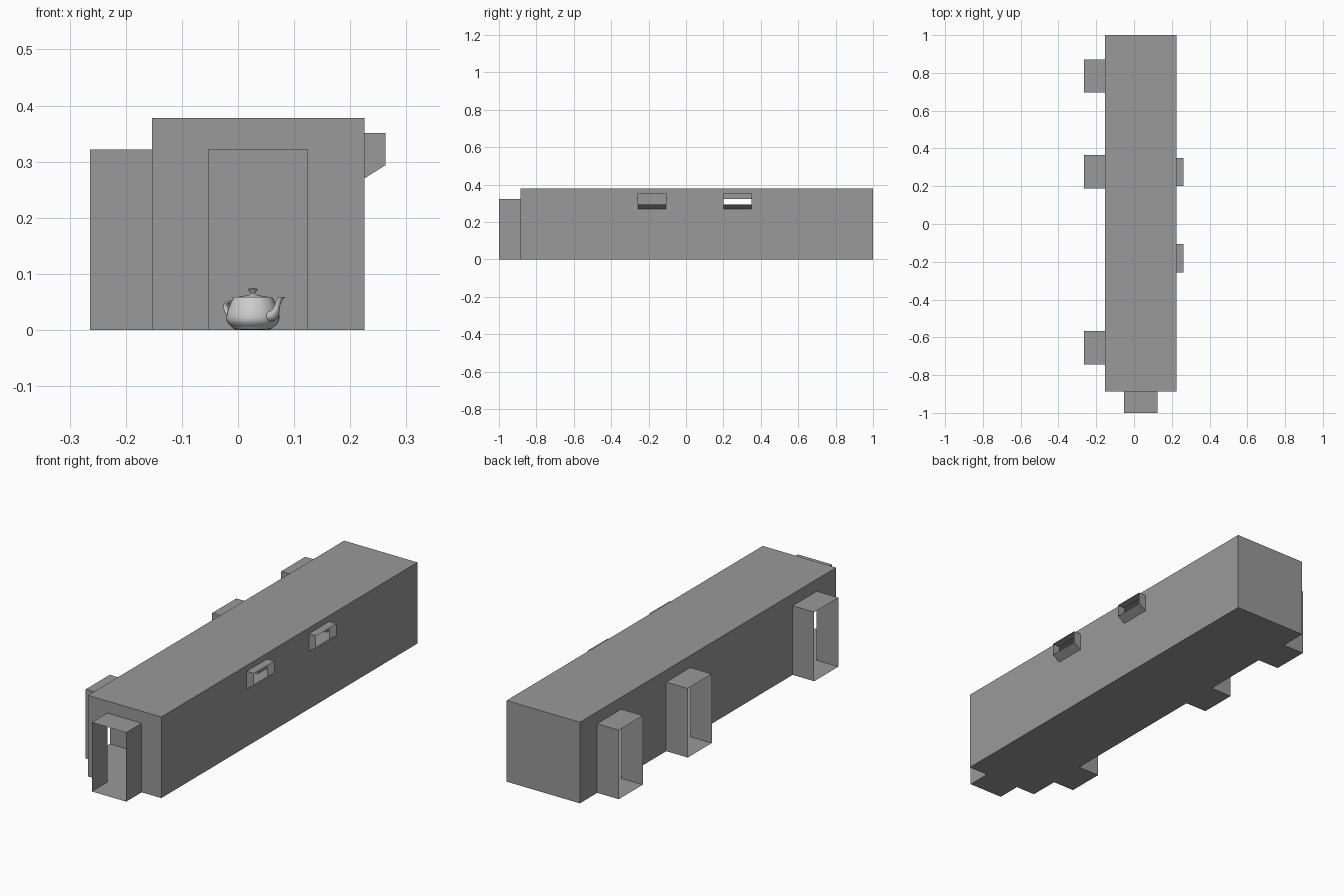
import bpy, bmesh, math
from mathutils import Vector, Matrix
from mathutils.geometry import interpolate_bezier

if "Cube" in bpy.data.objects:
    bpy.data.objects.remove(bpy.data.objects["Cube"])

X0, X1, Y0, Y1, H = -0.153, 0.225, -0.886, 1.0, 0.378
DOOR_H, DOOR_D, WIN_D = 0.322, 0.111, 0.038

# Dark grey for the room shell
grey = bpy.data.materials.new("dark_grey")
grey.diffuse_color = (0.32, 0.32, 0.32, 1)
grey.use_nodes = True
grey.node_tree.nodes["Principled BSDF"].inputs["Base Color"].default_value = grey.diffuse_color


def finish(bm, name, smooth=False):
    bmesh.ops.remove_doubles(bm, verts=bm.verts, dist=1e-5)
    bmesh.ops.recalc_face_normals(bm, faces=bm.faces)
    me = bpy.data.meshes.new(name)
    bm.to_mesh(me)
    bm.free()
    ob = bpy.data.objects.new(name, me)
    bpy.context.collection.objects.link(ob)
    if smooth:
        for o in bpy.context.selected_objects:
            o.select_set(False)
        ob.select_set(True)
        bpy.context.view_layer.objects.active = ob
        bpy.ops.object.shade_smooth_by_angle(angle=math.radians(50))
    else:
        me.materials.append(grey)
    return ob


def quad(bm, *pts):
    bm.faces.new([bm.verts.new(p) for p in pts])


def wall(name, point, start, end, openings=(), depth=0.0):
    """Thin wall with openings (a, b, low, high, outer low), each with an open-ended tunnel."""
    bm = bmesh.new()

    def panel(a, b, lo, hi):
        if b > a and hi > lo:
            quad(bm, point(a, lo, 0), point(b, lo, 0), point(b, hi, 0), point(a, hi, 0))
    u = start
    for a, b, lo, hi, out_lo in openings:
        panel(u, a, 0, H)
        panel(a, b, 0, lo)
        panel(a, b, hi, H)
        inner = [point(*p, 0) for p in ((a, lo), (b, lo), (b, hi), (a, hi))]
        outer = [point(*p, depth) for p in ((a, out_lo), (b, out_lo), (b, hi), (a, hi))]
        for i in range(4):
            j = (i + 1) % 4
            quad(bm, inner[i], inner[j], outer[j], outer[i])
        u = b
    panel(u, end, 0, H)
    return finish(bm, name)


# Room walls with door passages and hooded windows
wall("left_wall_doors", lambda u, z, d: (X0 - d, u, z), Y0, Y1,
     [(y, y + 0.177, 0, DOOR_H, 0) for y in (-0.744, 0.187, 0.695)], DOOR_D)
wall("right_wall_windows", lambda u, z, d: (X1 + d, u, z), Y0, Y1,
     [(y, y + 0.15, 0.27, 0.351, 0.294) for y in (-0.257, 0.2)], WIN_D)
wall("front_wall_door", lambda u, z, d: (u, Y0 - d, z), X0, X1,
     [(-0.053, 0.124, 0, DOOR_H, 0)], Y0 + 1.0)
wall("back_wall", lambda u, z, d: (u, Y1, z), X0, X1)

# Floor and ceiling
for name, z in (("floor", 0), ("ceiling", H)):
    bm = bmesh.new()
    quad(bm, (X0, Y0, z), (X1, Y0, z), (X1, Y1, z), (X0, Y1, z))
    finish(bm, name)


# Teapot, drawn in its own units and then placed
PLACE = Matrix.Translation((0.0265, 0.057, 0)) @ Matrix.Rotation(-math.pi / 4, 4, 'Z') @ Matrix.Scale(0.0237, 4)


def path(*pts, n=9):
    """Chain of cubic segments in the xz plane."""
    v = [Vector((x, 0, z)) for x, z in pts]
    out = []
    for i in range(0, len(v) - 1, 3):
        out += interpolate_bezier(*v[i:i + 4], n)[(1 if i else 0):]
    return out


def lathe(name, prof):
    bm = bmesh.new()
    vs = [bm.verts.new(p) for p in prof]
    es = [bm.edges.new(e) for e in zip(vs, vs[1:])]
    bmesh.ops.spin(bm, geom=vs + es, axis=(0, 0, 1), cent=(0, 0, 0),
                   angle=math.tau, steps=32, use_merge=True)
    finish(bm, name, True).matrix_world = PLACE


def tube(name, side_a, side_b, w0, w1, n=16):
    """Oval tube between two side paths, width going from w0 to w1."""
    bm = bmesh.new()
    rings = []
    for i, (a, b) in enumerate(zip(side_a, side_b)):
        w = w0 + (w1 - w0) * min(1, 1.5 * i / (len(side_a) - 1))
        mid, half = (a + b) / 2, (a - b) / 2
        rings.append([bm.verts.new(mid + half * math.cos(t) + Vector((0, w * math.sin(t), 0)))
                      for t in (math.tau * k / n for k in range(n))])
    for r, s in zip(rings, rings[1:]):
        for k in range(n):
            j = (k + 1) % n
            bm.faces.new((r[k], r[j], s[j], s[k]))
    finish(bm, name, True).matrix_world = PLACE


lathe("teapot_body", path((1.4, 2.4), (1.34, 2.53), (1.44, 2.53), (1.5, 2.4),
                          (1.75, 1.875), (2, 1.35), (2, 0.9),
                          (2, 0.45), (1.5, 0.225), (1.5, 0.15),
                          (1.5, 0.05), (1.2, 0.01), (0, 0.01)))
lathe("teapot_lid", path((0, 3.15), (0.8, 3.15), (0, 2.85), (0.2, 2.7),
                         (0.4, 2.55), (1.3, 2.55), (1.3, 2.4)))
tube("teapot_handle",
     path((-1.5, 2.25), (-2.5, 2.25), (-3, 2.25), (-3, 1.8), (-3, 1.35), (-2.65, 0.94), (-1.9, 0.6)),
     path((-1.6, 2.025), (-2.3, 2.025), (-2.7, 2.025), (-2.7, 1.8), (-2.7, 1.575), (-2.5, 1.125), (-2, 0.9)),
     0.25, 0.25)
tube("teapot_spout",
     path((1.7, 0.6), (3.1, 0.675), (2.4, 2.025), (3.4, 2.48), n=14),
     path((1.7, 1.425), (2.6, 1.425), (2.3, 2.1), (2.7, 2.45), n=14),
     0.52, 0.19)
